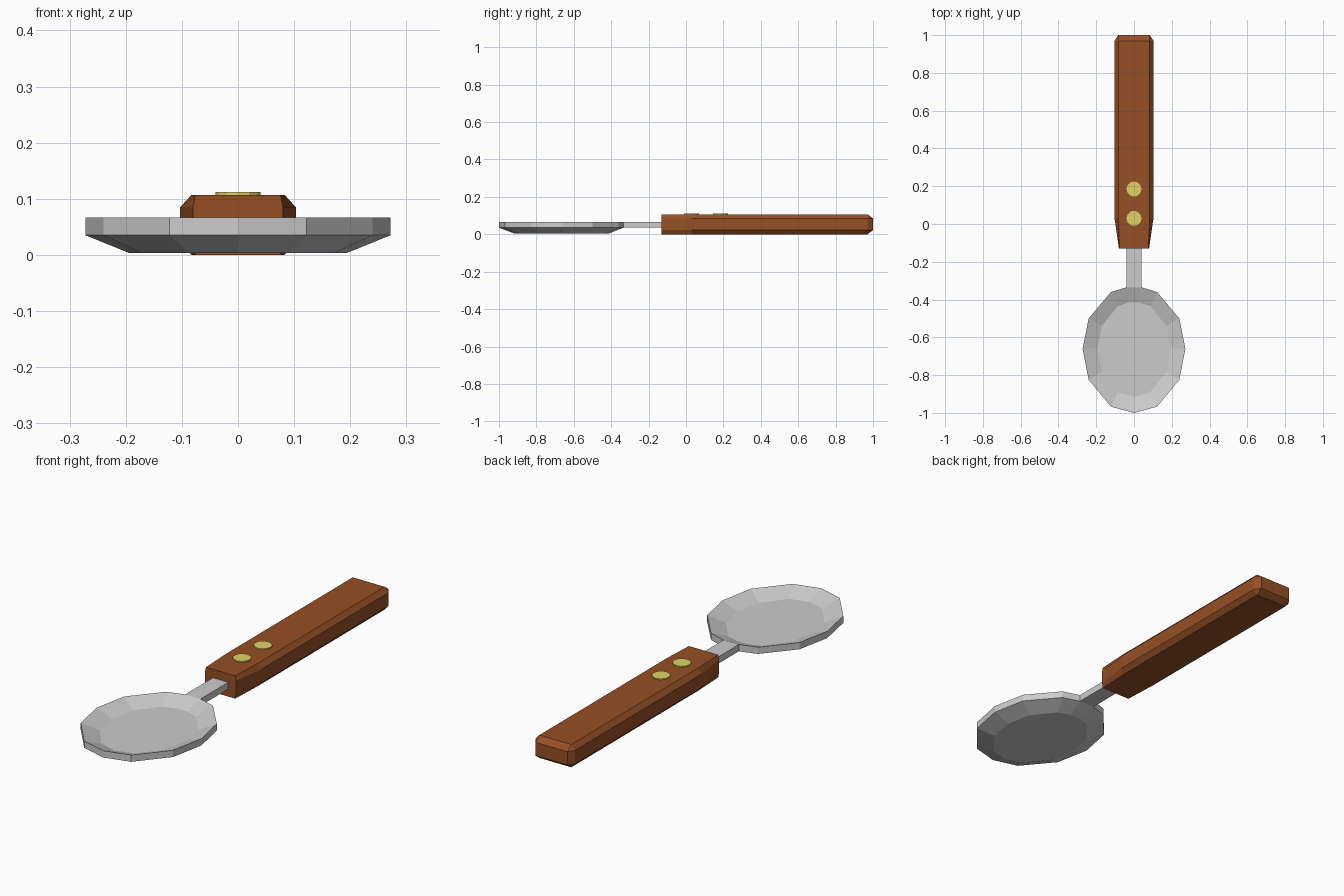
import bpy, bmesh, math

if "Cube" in bpy.data.objects:
    bpy.data.objects.remove(bpy.data.objects["Cube"])


def material(name, color):
    m = bpy.data.materials.new(name)
    m.diffuse_color = (*color, 1)
    m.use_nodes = True
    m.node_tree.nodes["Principled BSDF"].inputs["Base Color"].default_value = m.diffuse_color
    return m


def loft(name, rings, mat=None):
    """Skin a series of equal-length rings and cap both ends."""
    bm = bmesh.new()
    loops = [[bm.verts.new(p) for p in r] for r in rings]
    n = len(loops[0])
    for a, b in zip(loops, loops[1:]):
        for i in range(n):
            j = (i + 1) % n
            bm.faces.new((a[i], a[j], b[j], b[i]))
    bm.faces.new(loops[0])
    bm.faces.new(loops[-1])
    bmesh.ops.remove_doubles(bm, verts=bm.verts, dist=0.0005)
    bmesh.ops.recalc_face_normals(bm, faces=bm.faces)
    me = bpy.data.meshes.new(name)
    bm.to_mesh(me)
    bm.free()
    ob = bpy.data.objects.new(name, me)
    bpy.context.collection.objects.link(ob)
    if mat:
        me.materials.append(mat)
    return ob


wood = material("wood", (0.3, 0.08, 0.018))
brass = material("brass", (0.75, 0.65, 0.13))

# Bowl: thin dished shell, outline mirrored from its right half
CY = -0.66
half = [(0.04, 0.325), (0.122, 0.30), (0.24, 0.16), (0.272, 0),
        (0.24, -0.165), (0.122, -0.307)]
outline = half + [(0, -0.34)] + [(-x, y) for x, y in reversed(half)]


def bowl_ring(sx, sy, z):
    return [(x * sx, CY + y * sy, z) for x, y in outline]


loft("bowl", [bowl_ring(0.71, 0.75, 0.003), bowl_ring(1, 1, 0.035),
              bowl_ring(1, 1, 0.067), bowl_ring(0.71, 0.75, 0.035)])


# Neck: flat bar running from the bowl into the handle
def bar_ring(y):
    return [(x, y, z) for x, z in ((-0.04, 0.035), (0.04, 0.035),
                                   (0.04, 0.067), (-0.04, 0.067))]


loft("neck", [bar_ring(-0.335), bar_ring(-0.1)])


# Handle: chamfered bar, tapered at the neck and bevelled at the far end
def handle_ring(y, wide, flat, top=0.107, c=0.022):
    lo, hi = 0.107 - top, top
    return [(-flat, y, lo), (flat, y, lo), (wide, y, c), (wide, y, 0.107 - c),
            (flat, y, hi), (-flat, y, hi), (-wide, y, 0.107 - c), (-wide, y, c)]


loft("handle", [handle_ring(-0.13, 0.08, 0.076), handle_ring(0.03, 0.103, 0.083),
                handle_ring(0.97, 0.103, 0.083),
                handle_ring(1.0, 0.083, 0.083, top=0.085)], wood)

# Rivets: two shallow discs
for k, y in enumerate((0.03, 0.185), 1):
    rings = [[(0.04 * math.cos(i * math.pi / 6), y + 0.04 * math.sin(i * math.pi / 6), z)
              for i in range(12)] for z in (0.1, 0.112)]
    loft(f"rivet_{k}", rings, brass)
